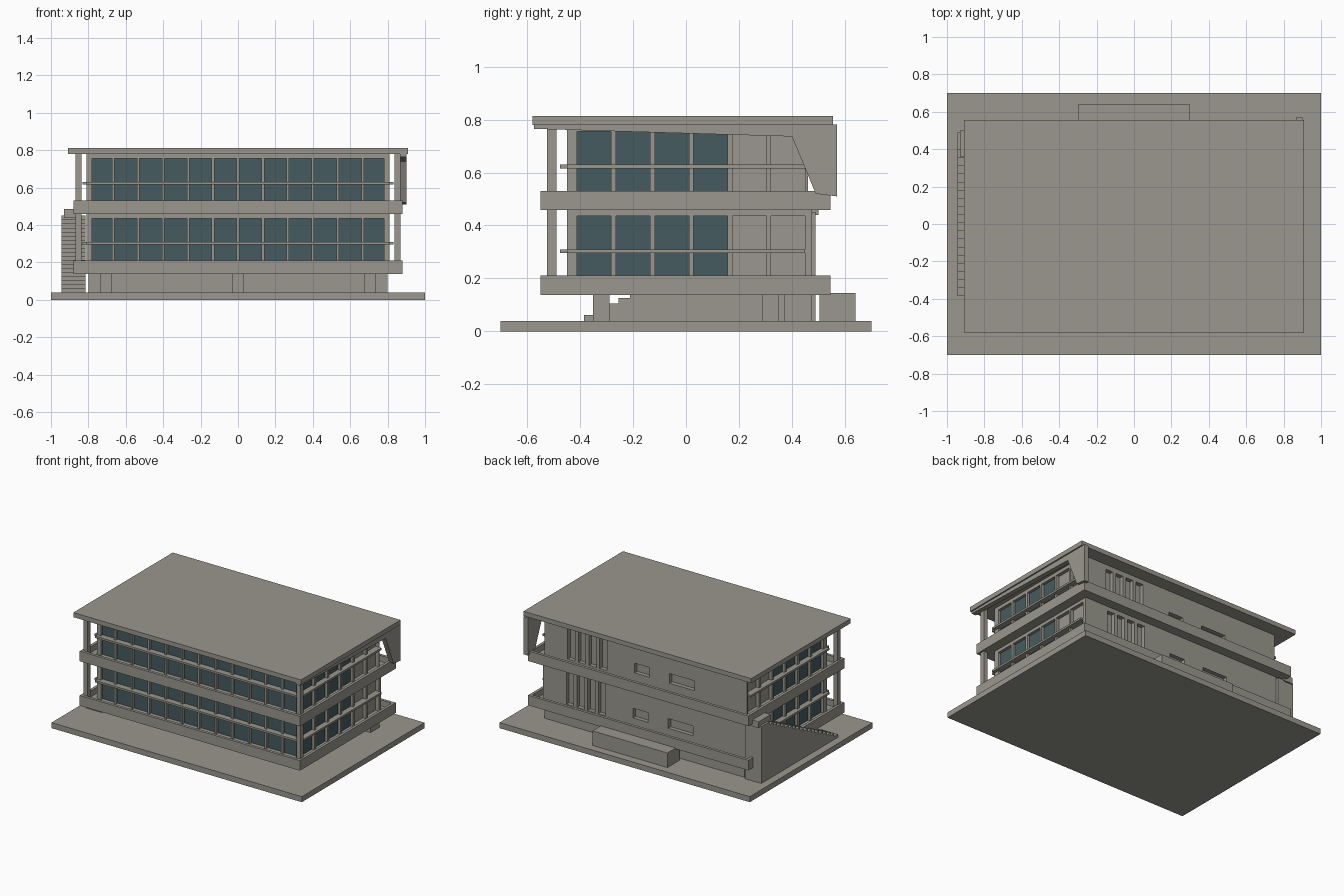
import bpy, bmesh
from mathutils import Matrix, Vector

if "Cube" in bpy.data.objects:
    bpy.data.objects.remove(bpy.data.objects["Cube"])


def material(name, rgb):
    m = bpy.data.materials.new(name)
    m.diffuse_color = (*rgb, 1)
    m.use_nodes = True
    m.node_tree.nodes["Principled BSDF"].inputs["Base Color"].default_value = m.diffuse_color
    return m


CONCRETE = material("concrete", (0.32, 0.31, 0.27))
GLASS = material("dark glass", (0.062, 0.105, 0.115))


def finish(name, bm, mat):
    bmesh.ops.recalc_face_normals(bm, faces=bm.faces)
    me = bpy.data.meshes.new(name)
    bm.to_mesh(me)
    bm.free()
    me.materials.append(mat)
    ob = bpy.data.objects.new(name, me)
    bpy.context.collection.objects.link(ob)
    return ob


def boxes(name, items, mat=CONCRETE):
    """One object from boxes given as (x0, x1, y0, y1, z0, z1)."""
    bm = bmesh.new()
    for x0, x1, y0, y1, z0, z1 in items:
        mid = Vector(((x0 + x1) / 2, (y0 + y1) / 2, (z0 + z1) / 2))
        size = Matrix.Diagonal((x1 - x0, y1 - y0, z1 - z0, 1))
        bmesh.ops.create_cube(bm, size=1, matrix=Matrix.Translation(mid) @ size)
    return finish(name, bm, mat)


def side_profile(name, points, x0, x1):
    """Extrude a (y, z) outline along x."""
    bm = bmesh.new()
    face = bm.faces.new([bm.verts.new((x0, y, z)) for y, z in points])
    ext = bmesh.ops.extrude_face_region(bm, geom=[face])
    verts = [v for v in ext["geom"] if isinstance(v, bmesh.types.BMVert)]
    bmesh.ops.translate(bm, verts=verts, vec=(x1 - x0, 0, 0))
    return finish(name, bm, CONCRETE)


# Ground plate, roof slab and rear terrace block
boxes("ground_plate", [(-1, 1, -0.70, 0.70, 0, 0.04)])
boxes("roof_slab", [(-0.91, 0.91, -0.58, 0.555, 0.78, 0.813)])
boxes("rear_terrace", [(-0.3, 0.3, 0.505, 0.64, 0.04, 0.145)])

# Open ground level: rear wall and short piers
boxes("ground_rear_wall", [(-0.8, 0.8, 0.37, 0.475, 0.04, 0.15)])
boxes("ground_piers", [(x - 0.031, x + 0.031, y - 0.031, y + 0.031, 0.04, 0.15)
                       for x in (-0.705, 0, 0.705) for y in (-0.32, 0.32)])

BAY = 1.602 / 12
SIDE_BAY = 0.1465
SIDE_START = -0.42


def floor(label, base, top, back):
    """Gallery with parapet, walls, window grid and columns of one storey."""
    deck, rim = base + 0.03, base + 0.073
    head = rim + 0.224
    rail = rim + 0.092

    # Gallery deck with a parapet around it
    X, Y0, Y1, t = 0.88, -0.55, 0.545, 0.02
    boxes(label + "_gallery_deck", [(-X, X, Y0, Y1, base, deck)])
    boxes(label + "_gallery_parapet", [
        (-X, X, Y0, Y0 + t, deck, rim), (-X, X, Y1 - t, Y1, deck, rim),
        (-X, -X + t, Y0 + t, Y1 - t, deck, rim), (X - t, X, Y0 + t, Y1 - t, deck, rim)])

    # Inner walls with recessed rear openings
    walls = boxes(label + "_walls", [(-0.785, 0.785, -0.425, back, deck, top)])
    cuts = [(x, x + 0.058, back - 0.03, back + 0.05, deck + 0.02, head - 0.01)
            for x in (0.31, 0.395, 0.48, 0.565)]
    cuts += [(a, b, back - 0.03, back + 0.05, rim + 0.02, rim + 0.09)
             for a, b in ((-0.03, 0.09), (-0.39, -0.19))]
    cutter = boxes(label + "_opening_cutter", cuts)
    cutter.hide_render = True
    cutter.hide_viewport = True
    mod = walls.modifiers.new("openings", "BOOLEAN")
    mod.object = cutter
    mod.operation = 'DIFFERENCE'
    mod.solver = 'EXACT'

    # Vertical frame posts, head beams and projecting rails
    posts, heads, rails, panes = [], [], [], []
    for i in range(13):
        x = -0.801 + i * BAY
        posts.append((x - 0.007, x + 0.007, -0.45, -0.42, deck, head))
    for i in range(12):
        x = -0.801 + i * BAY
        panes.append((x + 0.007, x + BAY - 0.007, -0.430, -0.424, deck, head))
    heads.append((-0.81, 0.81, -0.45, -0.42, head, top))
    rails.append((-0.81, 0.81, -0.475, -0.42, rail - 0.007, rail + 0.007))
    for s in (-1, 1):
        def side(a, b, y0, y1, z0, z1):
            lo, hi = sorted((s * a, s * b))
            return (lo, hi, y0, y1, z0, z1)
        posts.append(side(0.78, 0.81, -0.45, -0.412, deck, head))
        posts.append(side(0.78, 0.81, 0.45, back, deck, head))
        for i in range(1, 6):
            y = SIDE_START + i * SIDE_BAY
            posts.append(side(0.78, 0.81, y - 0.009, y + 0.009, deck, head))
        for i in range(4):
            y = SIDE_START + i * SIDE_BAY
            panes.append(side(0.784, 0.790, y + 0.009, y + SIDE_BAY - 0.009, deck, head))
        heads.append(side(0.78, 0.81, -0.42, back, head, top))
        rails.append(side(0.78, 0.832, -0.45, 0.45, rail - 0.007, rail + 0.007))
    boxes(label + "_window_posts", posts)
    boxes(label + "_window_heads", heads)
    boxes(label + "_window_rails", rails)
    boxes(label + "_glass_panes", panes, GLASS)

    # Front corner columns
    boxes(label + "_corner_columns", [(x - 0.016, x + 0.016, -0.525, -0.49, deck, top)
                                      for x in (-0.852, 0.852)])


floor("lower", 0.138, 0.462, 0.475)
floor("upper", 0.458, 0.782, 0.46)

# Tapered roof beam ending in a hanging fin on the right
side_profile("roof_fin", [(-0.575, 0.782), (-0.575, 0.765), (0.40, 0.736),
                          (0.49, 0.52), (0.57, 0.51), (0.57, 0.782)], 0.865, 0.9)

# Solid outside stair on the left with an upper landing
STEPS = 19
run, rise = 0.825 / STEPS, 0.41 / STEPS
outline = [(-0.385, 0.04)]
for i in range(STEPS):
    y, z = -0.385 + i * run, 0.04 + (i + 1) * rise
    outline += [(y, z), (y + run, z)]
outline += [(0.49, outline[-1][1]), (0.49, 0.04)]
side_profile("outside_stair", outline, -0.945, -0.815)
boxes("stair_landing", [(-0.93, -0.86, 0.36, 0.50, 0.44, 0.485)])
